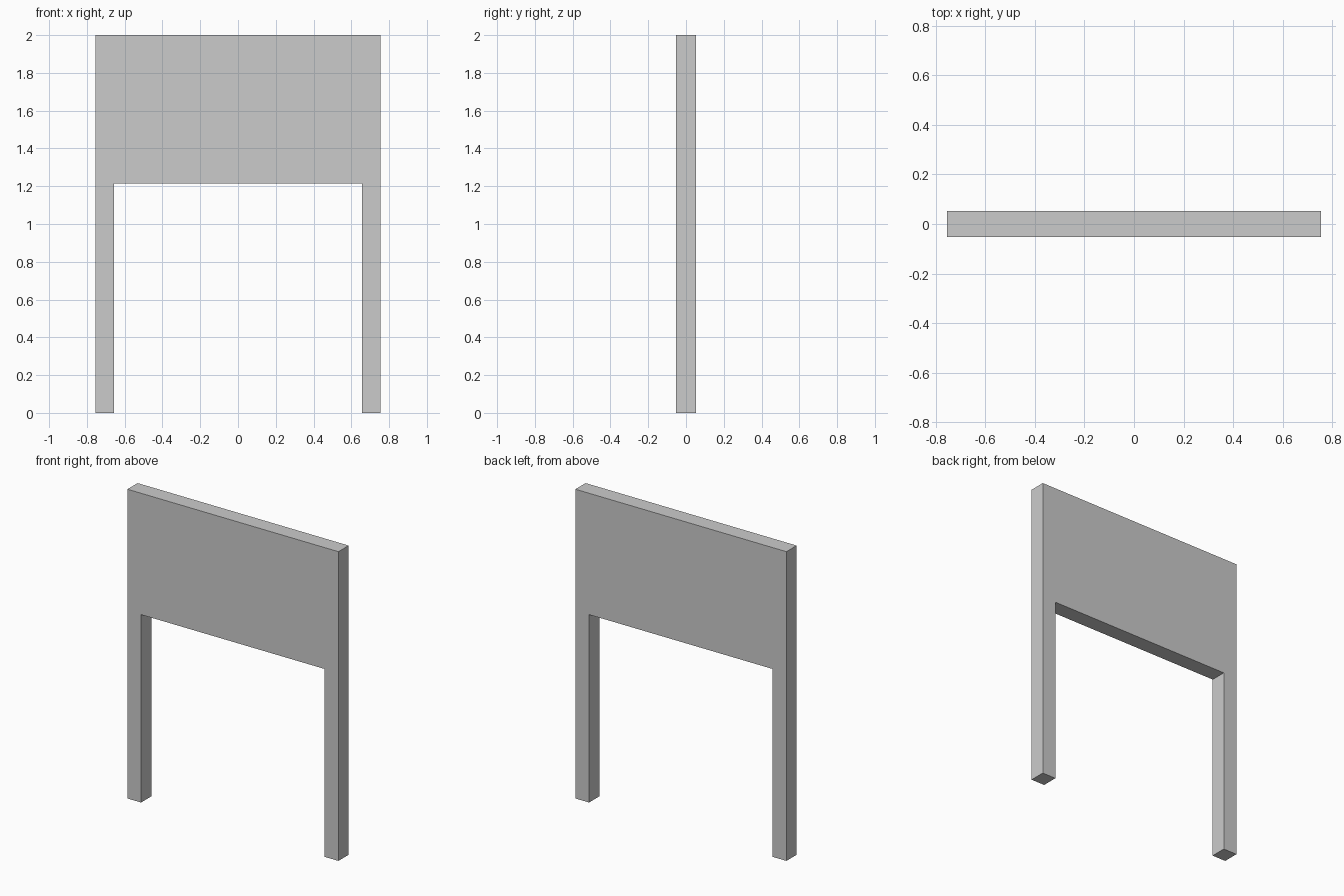
import bpy
import bmesh

if "Cube" in bpy.data.objects:
    bpy.data.objects.remove(bpy.data.objects["Cube"])

HALF_W = 0.755    # outer half width
INNER_W = 0.657   # half width between the legs
HALF_D = 0.052    # half thickness
PANEL_Z = 1.215   # underside of the panel
TOP_Z = 2.0


def extrude_profile(name, points, half_depth):
    """Extrude an x-z outline along y into a closed solid."""
    bm = bmesh.new()
    face = bm.faces.new([bm.verts.new((x, -half_depth, z)) for x, z in points])
    result = bmesh.ops.extrude_face_region(bm, geom=[face], use_keep_orig=True)
    moved = [v for v in result["geom"] if isinstance(v, bmesh.types.BMVert)]
    bmesh.ops.translate(bm, verts=moved, vec=(0, 2 * half_depth, 0))
    bmesh.ops.recalc_face_normals(bm, faces=bm.faces)
    mesh = bpy.data.meshes.new(name)
    bm.to_mesh(mesh)
    bm.free()
    obj = bpy.data.objects.new(name, mesh)
    bpy.context.collection.objects.link(obj)
    return obj


# Upright panel and its two legs, one continuous slab
right_side = [(INNER_W, PANEL_Z), (INNER_W, 0), (HALF_W, 0), (HALF_W, TOP_Z)]
left_side = [(-x, z) for x, z in reversed(right_side)]
extrude_profile("panel_with_legs", right_side + left_side, HALF_D)
